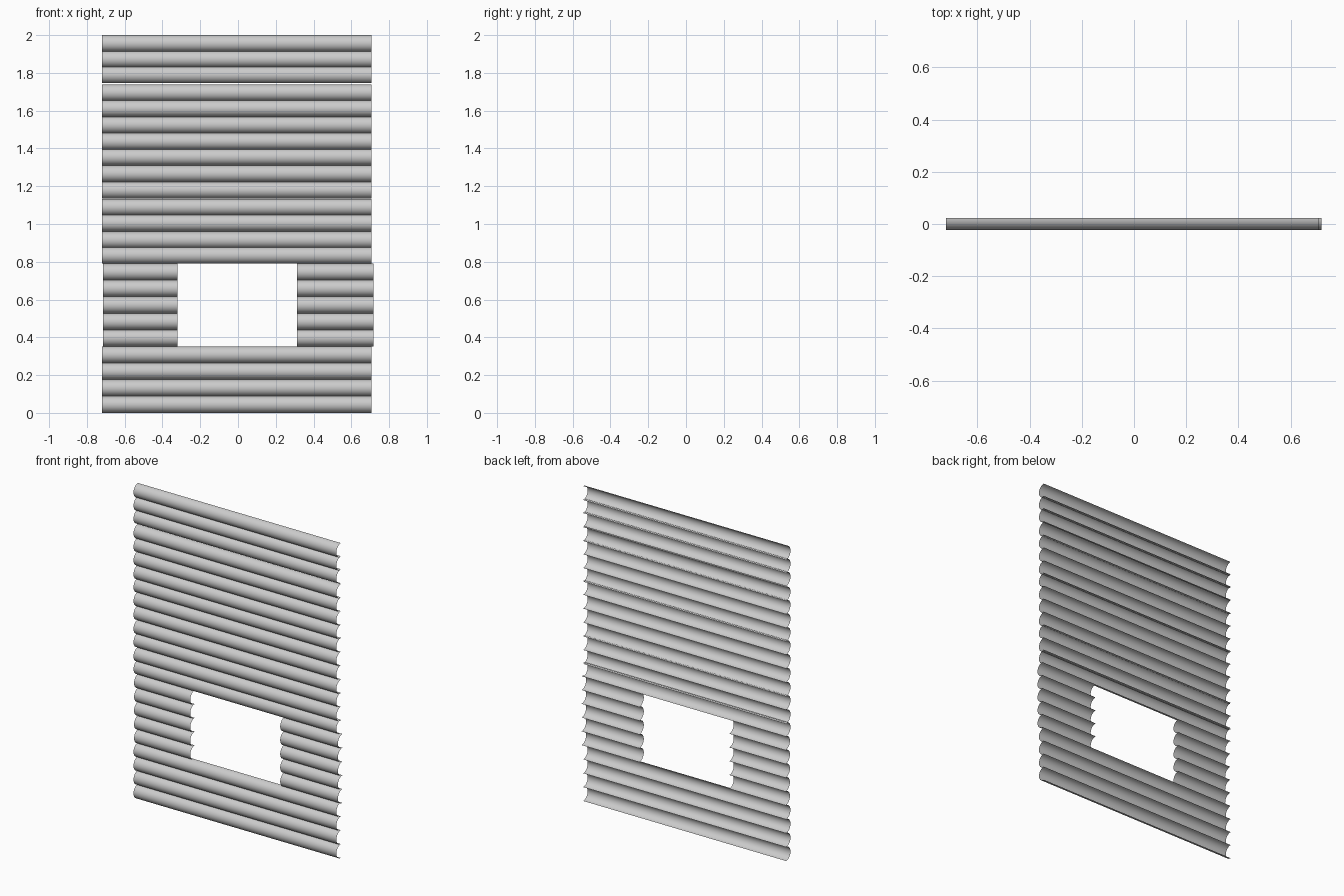
import bpy, bmesh, math

if "Cube" in bpy.data.objects:
    bpy.data.objects.remove(bpy.data.objects["Cube"])

R = 0.0442      # half-round radius
SEG = 16        # facets across the half round
Y_BACK = R / 2  # open edges of every log lie on this plane


def half_log(name, x0, x1, z0):
    """Open half-round shell bulging to -y, its bottom edge at z0."""
    bm = bmesh.new()
    rows = []
    for i in range(SEG + 1):
        a = math.pi * i / SEG
        y = Y_BACK - R * math.sin(a)
        z = z0 + R - R * math.cos(a)
        rows.append((bm.verts.new((x0, y, z)), bm.verts.new((x1, y, z))))
    for (a, b), (d, c) in zip(rows, rows[1:]):
        bm.faces.new((a, b, c, d)).smooth = True
    me = bpy.data.meshes.new(name)
    bm.to_mesh(me)
    bm.free()
    ob = bpy.data.objects.new(name, me)
    bpy.context.collection.objects.link(ob)


# Full-width logs below the opening
for i in range(4):
    half_log(f"lower_log_{i}", -0.719, 0.707, 0.088 * i)

# Short logs either side of the opening
for i in range(5):
    z = 0.352 + 0.0875 * i
    half_log(f"left_log_{i}", -0.715, -0.32, z)
    half_log(f"right_log_{i}", 0.312, 0.718, z)

# Full-width logs above the opening, slightly uneven spacing
for i, z in enumerate((0.79, 0.871, 0.961, 1.045, 1.135, 1.222, 1.31,
                       1.393, 1.48, 1.567, 1.651)):
    half_log(f"upper_log_{i}", -0.719, 0.707, z)

# Top three logs, above the thin gap
for i in range(3):
    half_log(f"top_log_{i}", -0.719, 0.707, 1.7456 + 0.083 * i)
